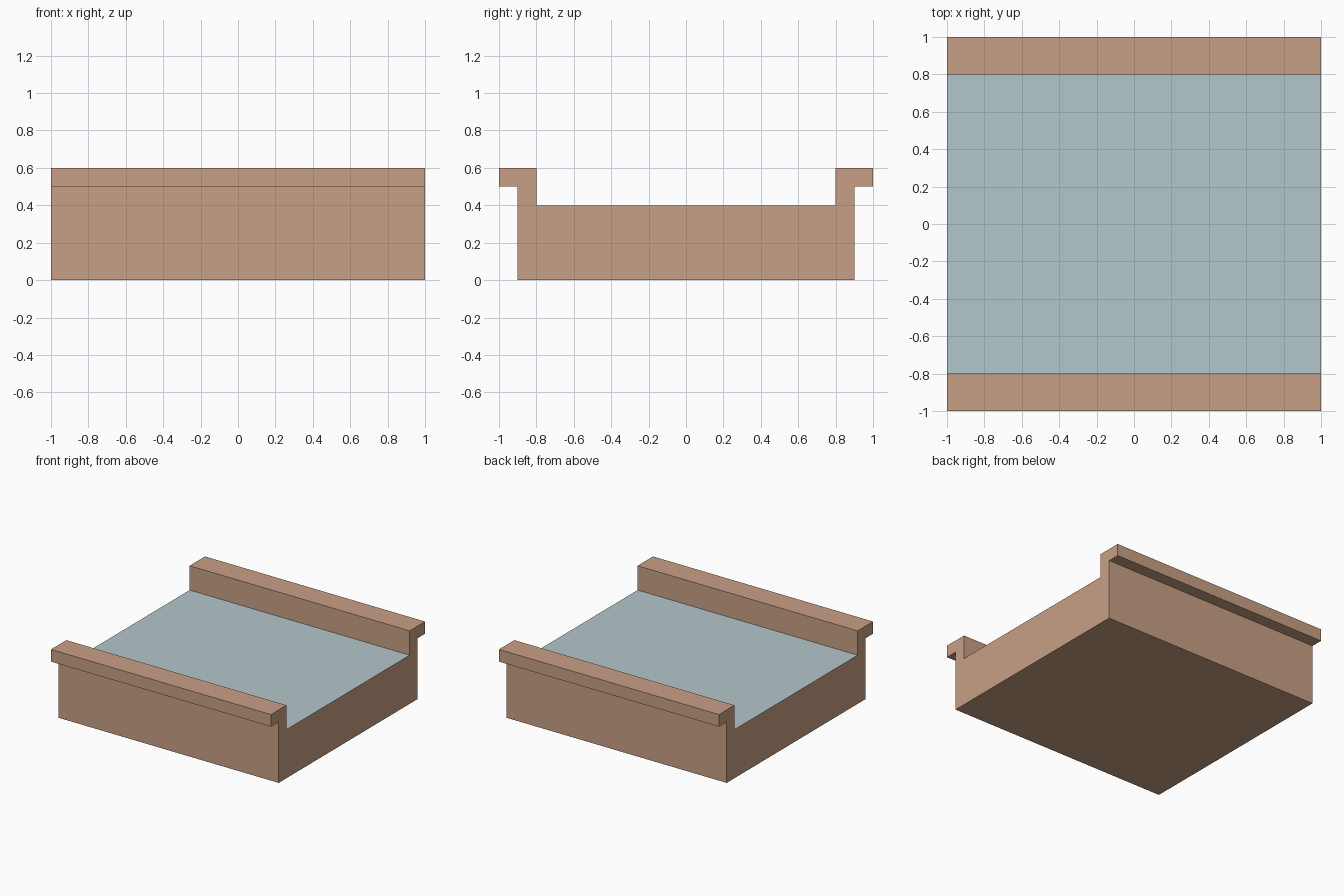
import bpy, bmesh

if "Cube" in bpy.data.objects:
    bpy.data.objects.remove(bpy.data.objects["Cube"])


def material(name, rgb):
    m = bpy.data.materials.new(name)
    m.diffuse_color = (*rgb, 1.0)
    m.use_nodes = True
    m.node_tree.nodes["Principled BSDF"].inputs["Base Color"].default_value = m.diffuse_color
    return m


clay = material("tan_clay", (0.584, 0.352, 0.238))
water = material("pale_blue", (0.456, 0.565, 0.591))

# Half cross-section (y, z), mirrored to make the full channel profile
half = [(0.9, 0.0), (0.9, 0.5), (1.0, 0.5), (1.0, 0.6), (0.8, 0.6), (0.8, 0.4)]
profile = half + [(-y, z) for y, z in reversed(half)]

# Channel body: profile extruded along x
bm = bmesh.new()
end = bm.faces.new([bm.verts.new((-1.0, y, z)) for y, z in profile])
ext = bmesh.ops.extrude_face_region(bm, geom=[end], use_keep_orig=True)
moved = [g for g in ext["geom"] if isinstance(g, bmesh.types.BMVert)]
bmesh.ops.translate(bm, vec=(2.0, 0, 0), verts=moved)
bmesh.ops.recalc_face_normals(bm, faces=bm.faces)

# Channel floor: the upward face at z = 0.4 is blue
for f in bm.faces:
    if f.normal.z > 0.9 and abs(f.calc_center_median().z - 0.4) < 0.01:
        f.material_index = 1

mesh = bpy.data.meshes.new("channel_block")
bm.to_mesh(mesh)
bm.free()
mesh.materials.append(clay)
mesh.materials.append(water)
obj = bpy.data.objects.new("channel_block", mesh)
bpy.context.collection.objects.link(obj)
